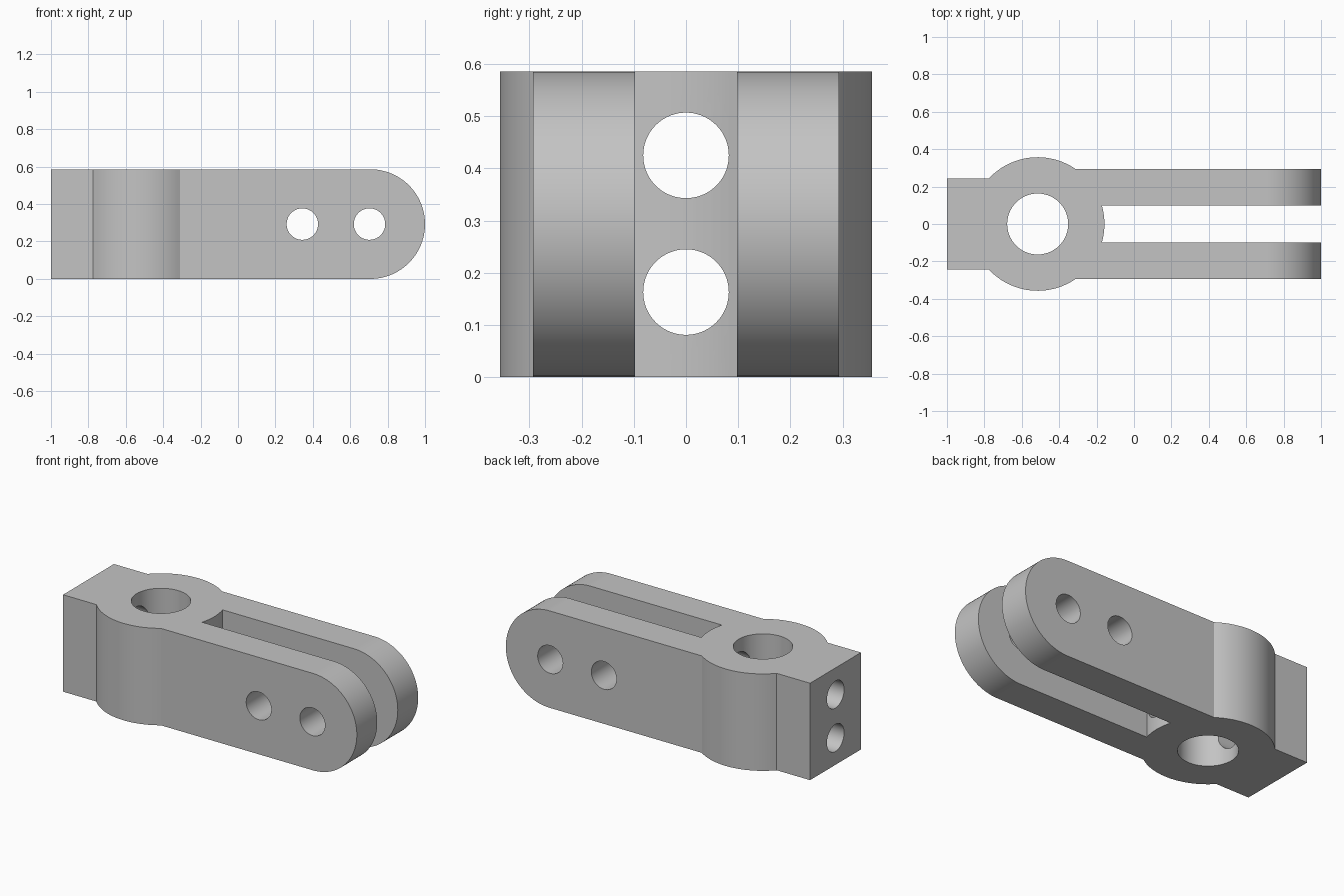
import bpy, bmesh
from math import sin, cos, asin, pi
from mathutils import Vector, Matrix

if "Cube" in bpy.data.objects:
    bpy.data.objects.remove(bpy.data.objects["Cube"], do_unlink=True)

HEIGHT = 0.586
MID = HEIGHT / 2         # mid height, also the radius of the fork tips
BOSS_X, BOSS_R = -0.515, 0.357
BLOCK_Y, ARM_Y, SLOT_Y = 0.243, 0.293, 0.098

grey = bpy.data.materials.new("plain grey")
grey.use_nodes = True
colour = (0.55, 0.55, 0.55, 1)
grey.diffuse_color = colour
grey.node_tree.nodes["Principled BSDF"].inputs["Base Color"].default_value = colour


def arc(cx, cy, r, start, end, steps):
    angles = [start + (end - start) * i / steps for i in range(steps + 1)]
    return [(cx + r * cos(a), cy + r * sin(a)) for a in angles]


def prism(name, outline, to_3d, extrude):
    """Extrude a flat outline into a closed solid."""
    bm = bmesh.new()
    face = bm.faces.new([bm.verts.new(to_3d(u, v)) for u, v in outline])
    grown = bmesh.ops.extrude_face_region(bm, geom=[face])
    verts = [g for g in grown["geom"] if isinstance(g, bmesh.types.BMVert)]
    bmesh.ops.translate(bm, verts=verts, vec=extrude)
    return finish(name, bm)


def rod(name, centre, axis, radius, length):
    """Round cutter centred on a point and lying along an axis."""
    bm = bmesh.new()
    turn = Vector((0, 0, 1)).rotation_difference(Vector(axis)).to_matrix().to_4x4()
    bmesh.ops.create_cone(bm, cap_ends=True, segments=72, radius1=radius, radius2=radius,
                          depth=length, matrix=Matrix.Translation(centre) @ turn)
    return finish(name, bm)


def finish(name, bm):
    bmesh.ops.recalc_face_normals(bm, faces=bm.faces)
    mesh = bpy.data.meshes.new(name)
    bm.to_mesh(mesh)
    bm.free()
    mesh.materials.append(grey)
    obj = bpy.data.objects.new(name, mesh)
    bpy.context.collection.objects.link(obj)
    return obj


def combine(target, tool, operation):
    tool.hide_render = True
    mod = target.modifiers.new(operation.lower(), 'BOOLEAN')
    mod.operation, mod.solver, mod.object = operation, 'EXACT', tool
    bpy.context.view_layer.objects.active = target
    bpy.ops.object.modifier_apply(modifier=mod.name)
    bpy.data.objects.remove(tool, do_unlink=True)


# Plan outline: end block, round boss, two arms with a slot between them
block_angle = pi - asin(BLOCK_Y / BOSS_R)
arm_angle = asin(ARM_Y / BOSS_R)
slot_angle = asin(SLOT_Y / BOSS_R)
upper = [(-1, BLOCK_Y)] + arc(BOSS_X, 0, BOSS_R, block_angle, arm_angle, 24)
upper += [(1.1, ARM_Y), (1.1, SLOT_Y)]
upper += arc(BOSS_X, 0, BOSS_R, slot_angle, 0, 6)
outline = upper + [(x, -y) for x, y in reversed(upper[:-1])]
body = prism("forked_link", outline, lambda x, y: (x, y, -0.1), (0, 0, HEIGHT + 0.2))

# Side outline: trims the height and rounds the fork tips
side = [(-1.1, HEIGHT), (-1.1, 0)] + arc(1 - MID, MID, MID, -pi / 2, pi / 2, 48)
trim = prism("side_trim", side, lambda x, z: (x, -0.5, z), (0, 1, 0))
combine(body, trim, 'INTERSECT')

# Vertical bore through the boss
combine(body, rod("boss_bore", (BOSS_X, 0, MID), (0, 0, 1), 0.163, 1), 'DIFFERENCE')

# Pin holes across both arms
for x in (0.344, 0.703):
    combine(body, rod("pin_hole", (x, 0, MID), (0, 1, 0), 0.084, 1), 'DIFFERENCE')

# Bolt holes running from the end block into the slot
for z in (0.163, 0.425):
    combine(body, rod("bolt_hole", (-0.55, 0, z), (1, 0, 0), 0.082, 1.1), 'DIFFERENCE')

# Smooth round walls, crisp edges, flat faces kept flat
bpy.ops.object.select_all(action='DESELECT')
body.select_set(True)
bpy.context.view_layer.objects.active = body
bpy.ops.object.shade_smooth_by_angle(angle=pi / 9)
weighted = body.modifiers.new("flat_faces", 'WEIGHTED_NORMAL')
weighted.keep_sharp = True
